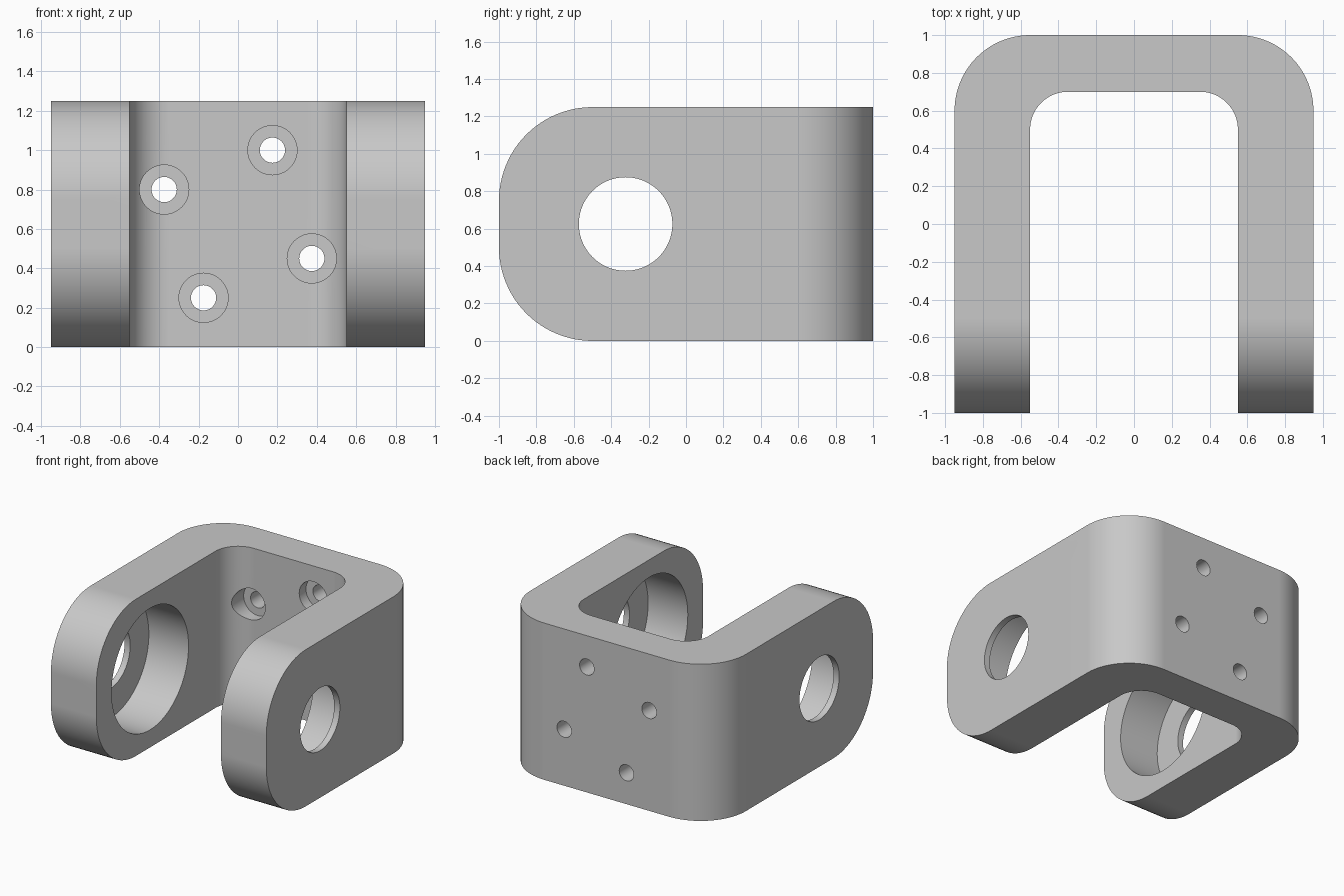
import bpy, bmesh
from math import sin, cos, pi, radians
from mathutils import Matrix, Vector

cube = bpy.data.objects.get("Cube")
if cube:
    bpy.data.objects.remove(cube, do_unlink=True)

HEIGHT = 1.25
MID = HEIGHT / 2

grey = bpy.data.materials.new("machined grey")
grey.use_nodes = True
grey.diffuse_color = (0.58, 0.58, 0.58, 1)
grey.node_tree.nodes["Principled BSDF"].inputs["Base Color"].default_value = grey.diffuse_color


def arc(cx, cy, r, start, end, steps=24):
    angles = [radians(start + (end - start) * i / steps) for i in range(steps + 1)]
    return [(cx + r * cos(a), cy + r * sin(a)) for a in angles]


def finish(name, bm):
    bmesh.ops.recalc_face_normals(bm, faces=bm.faces)
    mesh = bpy.data.meshes.new(name)
    bm.to_mesh(mesh)
    bm.free()
    mesh.materials.append(grey)
    obj = bpy.data.objects.new(name, mesh)
    bpy.context.collection.objects.link(obj)
    return obj


def extrude(name, points, direction):
    bm = bmesh.new()
    face = bm.faces.new([bm.verts.new(p) for p in points])
    moved = bmesh.ops.extrude_face_region(bm, geom=[face])["geom"]
    bmesh.ops.translate(bm, vec=direction,
                        verts=[v for v in moved if isinstance(v, bmesh.types.BMVert)])
    return finish(name, bm)


def cylinder(name, start, end, radius, sides=64):
    start, end = Vector(start), Vector(end)
    axis = end - start
    turn = axis.to_track_quat('Z', 'Y').to_matrix().to_4x4()
    bm = bmesh.new()
    bmesh.ops.create_cone(bm, cap_ends=True, segments=sides, radius1=radius, radius2=radius,
                          depth=axis.length, matrix=Matrix.Translation((start + end) / 2) @ turn)
    return finish(name, bm)


def cut(target, cutter, operation='DIFFERENCE'):
    cutter.hide_render = True
    mod = target.modifiers.new(cutter.name, 'BOOLEAN')
    mod.operation, mod.solver, mod.object = operation, 'EXACT', cutter
    bpy.context.view_layer.objects.active = target
    bpy.ops.object.modifier_apply(modifier=mod.name)
    bpy.data.objects.remove(cutter, do_unlink=True)


# U-shaped body, seen from above
outer = [(0.95, -1)] + arc(0.55, 0.6, 0.4, 0, 90) + arc(-0.55, 0.6, 0.4, 90, 180) + [(-0.95, -1)]
inner = [(-0.55, -1)] + arc(-0.35, 0.5, 0.2, 180, 90) + arc(0.35, 0.5, 0.2, 90, 0) + [(0.55, -1)]
bracket = extrude("clevis_bracket", [(x, y, 0) for x, y in outer + inner], (0, 0, HEIGHT))

# Rounded arm ends: keep what lies inside the side profile
side = [(1.2, -0.1), (1.2, HEIGHT + 0.1), (-0.5, HEIGHT + 0.1)]
side += arc(-0.5, HEIGHT - 0.5, 0.5, 90, 180) + arc(-0.5, 0.5, 0.5, 180, 270) + [(-0.5, -0.1)]
cut(bracket, extrude("arm_rounding", [(-1.2, y, z) for y, z in side], (2.4, 0, 0)), 'INTERSECT')

# Pin hole through both arms, with wide bearing seats opening inward
PIN_Y = -0.323
for name, reach, radius in (("bearing_seat", 0.9, 0.485), ("pin_hole", 1.2, 0.25)):
    cut(bracket, cylinder(name, (-reach, PIN_Y, MID), (reach, PIN_Y, MID), radius, 96))

# Four counterbored screw holes on a turned square
for i in range(4):
    spot = Matrix.Rotation(i * pi / 2, 2) @ Vector((0.175, 0.375))
    x, z = spot.x, MID + spot.y
    cut(bracket, cylinder("screw_seat", (x, 0.35, z), (x, 0.785, z), 0.125))
    cut(bracket, cylinder("screw_hole", (x, 0.35, z), (x, 1.2, z), 0.064, 48))

# Smooth curved walls, crisp edges
bpy.ops.object.select_all(action='DESELECT')
bracket.select_set(True)
bpy.context.view_layer.objects.active = bracket
bpy.ops.object.shade_smooth_by_angle(angle=radians(30))
weighted = bracket.modifiers.new("even_shading", 'WEIGHTED_NORMAL')
weighted.keep_sharp = True
